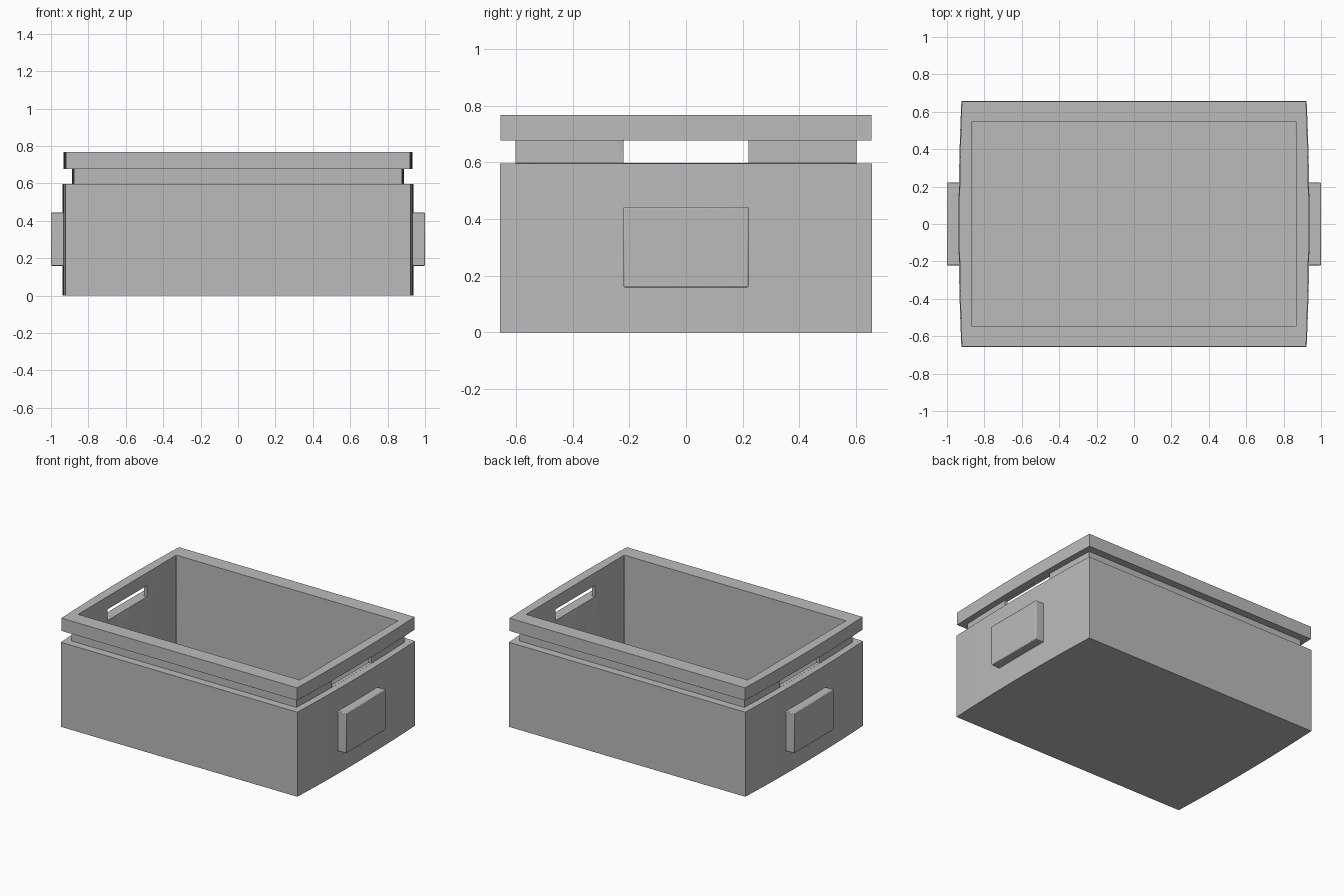
import bpy, bmesh

cube = bpy.data.objects.get("Cube")
if cube:
    bpy.data.objects.remove(cube, do_unlink=True)

grey = bpy.data.materials.new("plain grey")
grey.use_nodes = True
colour = (0.5, 0.5, 0.5, 1)
grey.diffuse_color = colour
grey.node_tree.nodes["Principled BSDF"].inputs["Base Color"].default_value = colour

SEGS = 10  # steps along each bowed side


def outline(x, y, bow, z):
    """Rectangle whose left and right sides bulge out by bow."""
    steps = [i / SEGS * 2 - 1 for i in range(SEGS + 1)]
    right = [(x + bow * (1 - t * t), t * y, z) for t in steps]
    return right + [(-px, -py, z) for px, py, z in right]


def add_object(name, bm):
    bmesh.ops.recalc_face_normals(bm, faces=bm.faces)
    mesh = bpy.data.meshes.new(name)
    bm.to_mesh(mesh)
    bm.free()
    mesh.materials.append(grey)
    obj = bpy.data.objects.new(name, mesh)
    bpy.context.collection.objects.link(obj)
    return obj


def add_box(name, centre, size):
    bm = bmesh.new()
    bmesh.ops.create_cube(bm, size=1)
    bmesh.ops.scale(bm, vec=size, verts=bm.verts)
    bmesh.ops.translate(bm, vec=centre, verts=bm.verts)
    return add_object(name, bm)


def soften(obj, width):
    bevel = obj.modifiers.new("soft edges", "BEVEL")
    bevel.width = width
    bevel.segments = 2
    bevel.limit_method = "ANGLE"
    bevel.angle_limit = 0.7
    bpy.ops.object.select_all(action="DESELECT")
    obj.select_set(True)
    bpy.context.view_layer.objects.active = obj
    bpy.ops.object.shade_smooth_by_angle(angle=0.5)


# Crate shell: stacked outlines up the outside, over the rim and down the inside
levels = [
    (0.923, 0.657, 0.015, 0), (0.923, 0.657, 0.015, 0.597),      # body
    (0.877, 0.602, 0.013, 0.597), (0.877, 0.602, 0.013, 0.677),  # neck
    (0.92, 0.655, 0.013, 0.677), (0.92, 0.655, 0.013, 0.767),    # rim
    (0.865, 0.547, 0, 0.767), (0.865, 0.547, 0, 0.06),           # cavity
]
bm = bmesh.new()
rings = [[bm.verts.new(p) for p in outline(*level)] for level in levels]
for low, high in zip(rings, rings[1:]):
    for i in range(len(low)):
        j = (i + 1) % len(low)
        bm.faces.new((low[i], low[j], high[j], high[i]))
bm.faces.new(rings[0])
bm.faces.new(rings[-1])
crate = add_object("crate_shell", bm)

# Hand slots through the neck at both ends
cutter = add_box("slot_cutter", (0, 0, 0.637), (2.4, 0.44, 0.079))
cutter.hide_render = True
cutter.hide_set(True)
cutter.display_type = "WIRE"
slots = crate.modifiers.new("hand slots", "BOOLEAN")
slots.operation = "DIFFERENCE"
slots.solver = "EXACT"
slots.object = cutter
soften(crate, 0.005)

# Raised plates on both ends
for name, side in (("left_end_plate", 1), ("right_end_plate", -1)):
    plate = add_box(name, (side * 0.96, 0, 0.301), (0.08, 0.442, 0.284))
    soften(plate, 0.005)
